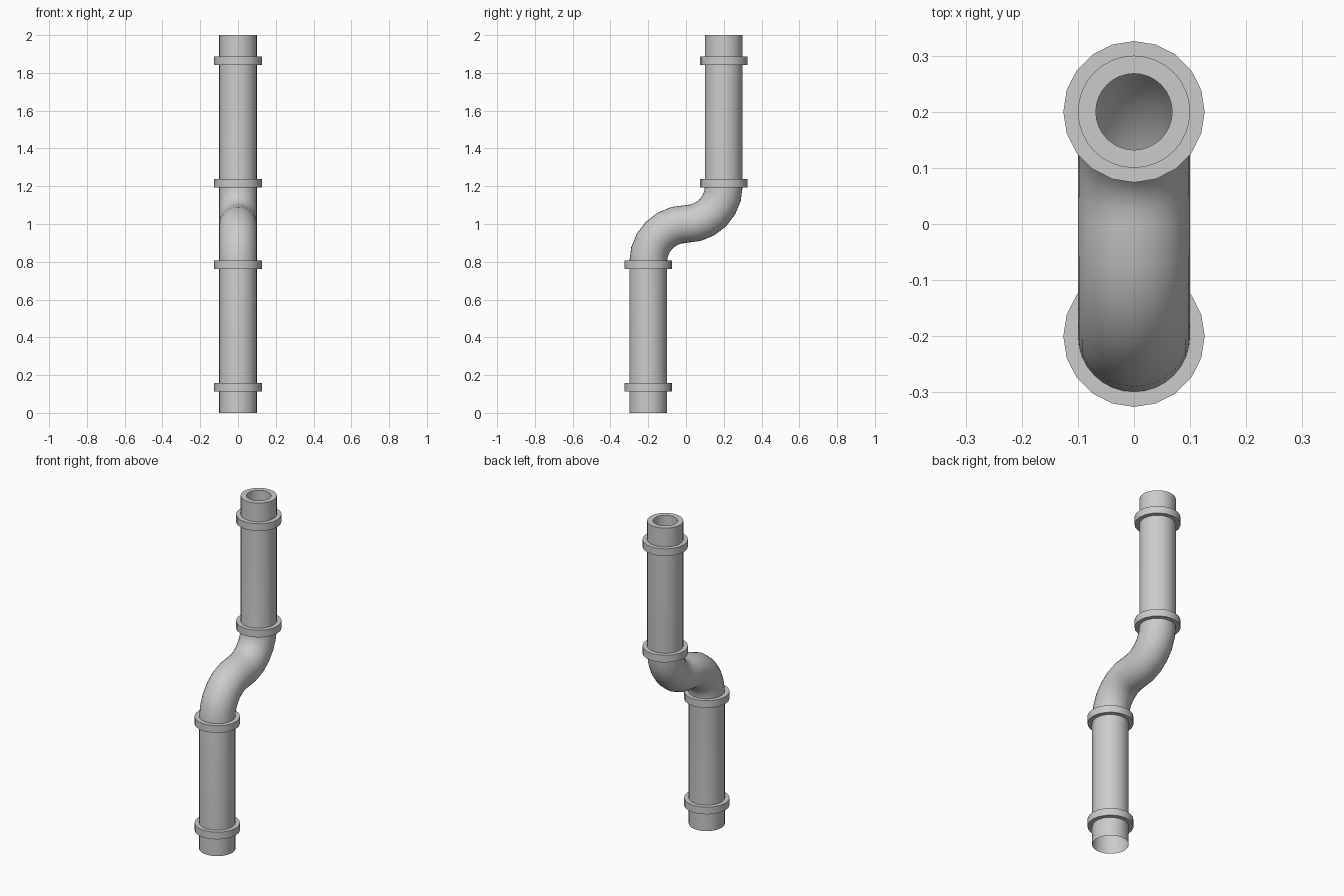
import bpy, bmesh
from math import sin, cos, pi, radians

if "Cube" in bpy.data.objects:
    bpy.data.objects.remove(bpy.data.objects["Cube"])

R, BORE, COLLAR_R = 0.1, 0.068, 0.126
SIDES, COLLAR_SIDES, STEPS = 32, 20, 6


def finish(bm, name, angle):
    me = bpy.data.meshes.new(name)
    bm.to_mesh(me)
    bm.free()
    ob = bpy.data.objects.new(name, me)
    bpy.context.collection.objects.link(ob)
    bpy.ops.object.select_all(action='DESELECT')
    bpy.context.view_layer.objects.active = ob
    ob.select_set(True)
    bpy.ops.object.shade_smooth_by_angle(angle=radians(angle))
    return ob


def ring(bm, y, z, r, n, tilt=0.0):
    # Circle whose axis leans from +z towards +y by tilt
    vs = []
    for i in range(n):
        a = 2 * pi * i / n
        v = r * sin(a)
        vs.append(bm.verts.new((r * cos(a), y + v * cos(tilt), z - v * sin(tilt))))
    return vs


def bridge(bm, a, b):
    n = len(a)
    for i in range(n):
        j = (i + 1) % n
        bm.faces.new((a[i], a[j], b[j], b[i]))


# S-shaped pipe: straight, two quarter bends, straight
path = [(-0.2, 0.0, 0.0)]
for i in range(STEPS + 1):
    t = pi / 2 * i / STEPS
    path.append((-0.2 * cos(t), 0.8 + 0.2 * sin(t), t))
for i in range(1, STEPS + 1):
    t = pi / 2 * (1 - i / STEPS)
    path.append((0.2 * cos(t), 1.2 - 0.2 * sin(t), t))
path.append((0.2, 2.0, 0.0))

bm = bmesh.new()
rings = [ring(bm, y, z, R, SIDES, t) for y, z, t in path]
# Thick lip and bore at the top end; the bottom end stays open
rings += [ring(bm, 0.2, 2.0, BORE, SIDES), ring(bm, 0.2, 1.88, BORE, SIDES)]
for a, b in zip(rings, rings[1:]):
    bridge(bm, a, b)
finish(bm, "pipe", 40)


# Collars around the pipe
def collar(name, y, z0, z1):
    bm = bmesh.new()
    inner = R - 0.002
    rs = [ring(bm, y, z, r, COLLAR_SIDES)
          for r, z in ((inner, z0), (COLLAR_R, z0), (COLLAR_R, z1), (inner, z1))]
    for a, b in zip(rs, rs[1:]):
        bridge(bm, a, b)
    finish(bm, name, 30)


for k, (z0, z1) in enumerate(((0.114, 0.158), (0.763, 0.807))):
    collar(f"lower_collar_{k + 1}", -0.2, z0, z1)
    collar(f"upper_collar_{k + 1}", 0.2, 2 - z1, 2 - z0)
